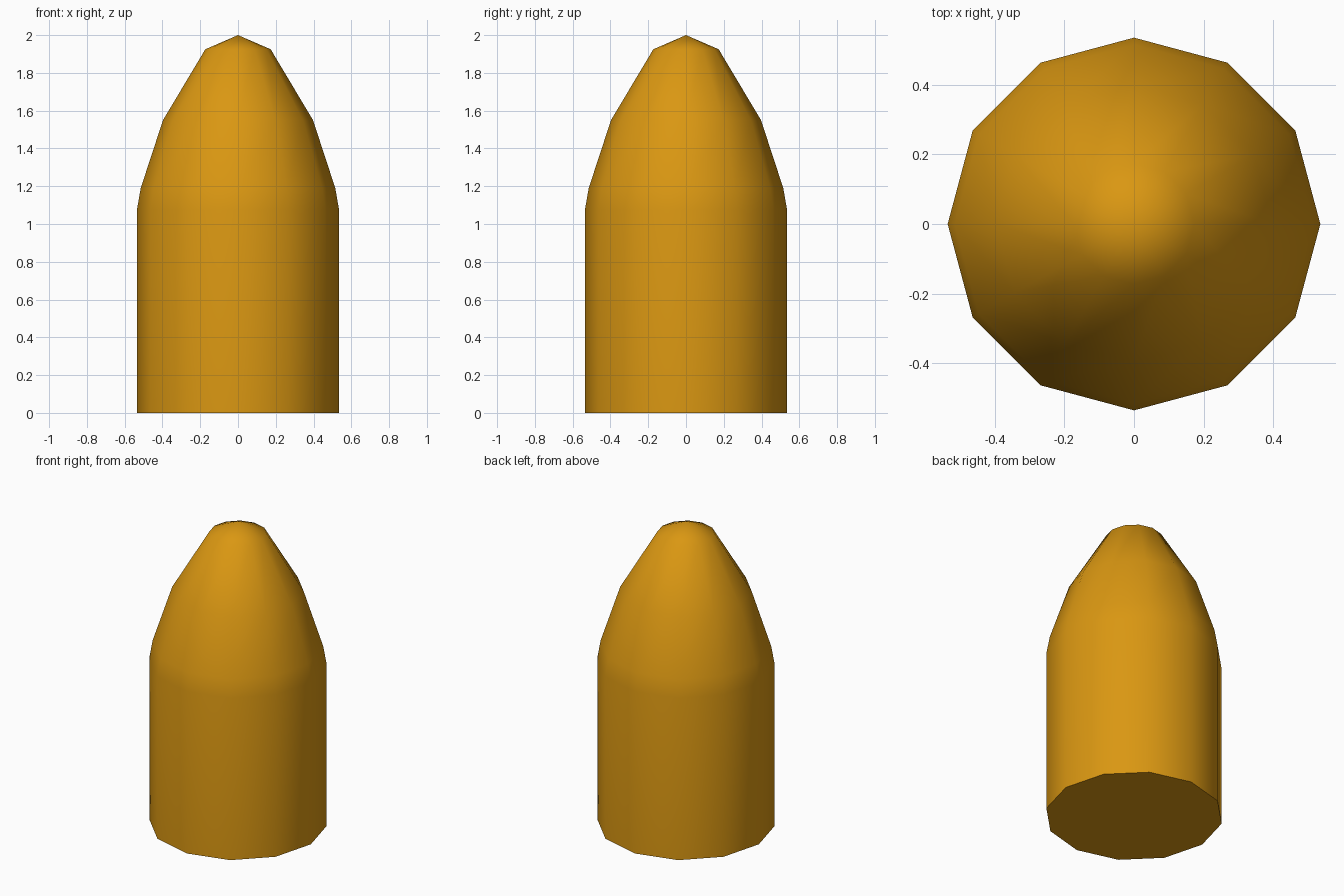
import bpy, bmesh
from math import cos, sin, pi, radians

if "Cube" in bpy.data.objects:
    bpy.data.objects.remove(bpy.data.objects["Cube"])

SIDES = 12
# (radius, height) rings from the base up to the nose
PROFILE = [(0.535, 0), (0.535, 1.075), (0.515, 1.19), (0.397, 1.55), (0.173, 1.925)]
TIP = 2.0

bm = bmesh.new()
rings = [[bm.verts.new((r * cos(2 * pi * i / SIDES), r * sin(2 * pi * i / SIDES), z))
          for i in range(SIDES)] for r, z in PROFILE]

# flat base
bm.faces.new(rings[0][::-1])

# casing and tapering nose
for low, high in zip(rings, rings[1:]):
    for i in range(SIDES):
        j = (i + 1) % SIDES
        bm.faces.new((low[i], low[j], high[j], high[i]))

# blunt tip
tip = bm.verts.new((0, 0, TIP))
for i in range(SIDES):
    bm.faces.new((rings[-1][i], rings[-1][(i + 1) % SIDES], tip))

mesh = bpy.data.meshes.new("bullet")
bm.to_mesh(mesh)
bm.free()
bullet = bpy.data.objects.new("bullet", mesh)
bpy.context.collection.objects.link(bullet)

# amber metal
mat = bpy.data.materials.new("amber")
mat.diffuse_color = (0.7, 0.31, 0.006, 1)
mat.use_nodes = True
mat.node_tree.nodes["Principled BSDF"].inputs["Base Color"].default_value = mat.diffuse_color
mesh.materials.append(mat)

# smooth sides, sharp base rim
bpy.context.view_layer.objects.active = bullet
bullet.select_set(True)
bpy.ops.object.shade_smooth_by_angle(angle=radians(60))
